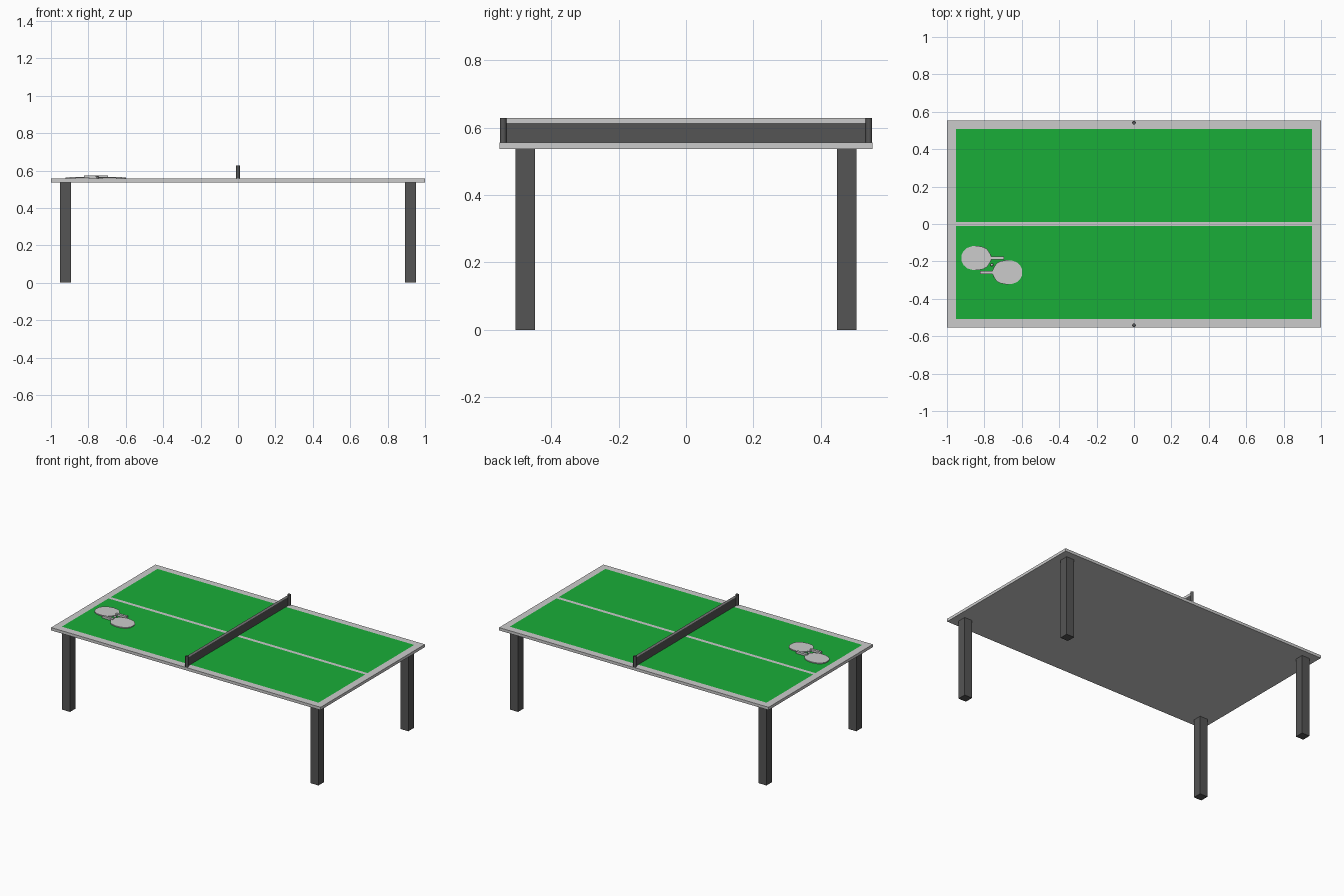
import bpy, bmesh, math
from mathutils import Matrix, Vector

if "Cube" in bpy.data.objects:
    bpy.data.objects.remove(bpy.data.objects["Cube"])

HALF_Y, TOP = 0.553, 0.556


def material(name, rgb):
    m = bpy.data.materials.new(name)
    m.diffuse_color = (*rgb, 1)
    m.use_nodes = True
    m.node_tree.nodes["Principled BSDF"].inputs["Base Color"].default_value = m.diffuse_color
    return m


green = material("green", (0.01, 0.42, 0.04))
dark = material("dark grey", (0.09, 0.09, 0.09))


def finish(name, bm, mat=None):
    bmesh.ops.recalc_face_normals(bm, faces=bm.faces[:])
    me = bpy.data.meshes.new(name)
    bm.to_mesh(me)
    bm.free()
    ob = bpy.data.objects.new(name, me)
    bpy.context.collection.objects.link(ob)
    if mat:
        me.materials.append(mat)
    return ob


def box(name, lo, hi, mat=None):
    lo, hi = Vector(lo), Vector(hi)
    bm = bmesh.new()
    bmesh.ops.create_cube(bm, size=1, matrix=Matrix.Translation((lo + hi) / 2)
                          @ Matrix.Diagonal((*(hi - lo), 1)))
    return finish(name, bm, mat)


def sheet(name, corners, mat=None):
    bm = bmesh.new()
    bm.faces.new([bm.verts.new(c) for c in corners])
    me_ob = finish(name, bm, mat)
    return me_ob


def smooth(ob):
    bpy.ops.object.select_all(action='DESELECT')
    ob.select_set(True)
    bpy.context.view_layer.objects.active = ob
    bpy.ops.object.shade_smooth_by_angle()


# Table top; its exposed surface forms the border and centre line
box("table_top", (-1, -HALF_Y, 0.537), (1, HALF_Y, TOP))

# Two green playing halves, just proud of the top
for side, y0, y1 in (("front", -0.507, -0.012), ("back", 0.012, 0.507)):
    z = TOP + 0.001
    sheet(side + "_playing_surface",
          [(-0.953, y0, z), (0.953, y0, z), (0.953, y1, z), (-0.953, y1, z)], green)

# Four square legs and two net posts
for sy, fb in ((-1, "front"), (1, "back")):
    for sx, lr in ((-1, "left"), (1, "right")):
        x, y = sx * 0.922, sy * 0.476
        box(f"{fb}_{lr}_leg", (x - 0.029, y - 0.029, 0), (x + 0.029, y + 0.029, 0.537), dark)
    bm = bmesh.new()
    bmesh.ops.create_cone(bm, cap_ends=True, segments=16, radius1=0.01, radius2=0.01,
                          depth=0.072, matrix=Matrix.Translation((0, sy * 0.542, 0.592)))
    smooth(finish(fb + "_net_post", bm, dark))

# Thin net with a paler top band
for name, z0, z1, mat in (("net", TOP, 0.613, dark), ("net_top_band", 0.613, 0.628, None)):
    sheet(name, [(0, -0.54, z0), (0, 0.54, z0), (0, 0.54, z1), (0, -0.54, z1)], mat)

# Paddle outline: distance from the blade tip, half width
BLADE = [(0, 0.018), (0.01, 0.038), (0.03, 0.055), (0.055, 0.063), (0.085, 0.065),
         (0.115, 0.059), (0.135, 0.048), (0.15, 0.026), (0.158, 0.009)]


def paddle(name, tip, direction):
    # Tip rests on the table, blade rises towards the thicker handle
    place = (Matrix.Translation((tip[0], tip[1], TOP + 0.0015))
             @ Matrix.Rotation(0 if direction > 0 else math.pi, 4, 'Z')
             @ Matrix.Rotation(math.radians(-1.2), 4, 'Y'))
    outline = BLADE + [(u, -v) for u, v in reversed(BLADE)]
    bm = bmesh.new()
    face = bm.faces.new([bm.verts.new((u, v, 0)) for u, v in outline])
    out = bmesh.ops.extrude_face_region(bm, geom=[face])
    bmesh.ops.translate(bm, vec=(0, 0, 0.006),
                        verts=[g for g in out["geom"] if isinstance(g, bmesh.types.BMVert)])
    bm.transform(place)
    finish(name + "_blade", bm)
    handle = box(name + "_handle", (0.145, -0.008, -0.003), (0.225, 0.008, 0.011))
    handle.data.transform(place)


paddle("left_paddle", (-0.921, -0.182), 1)
paddle("right_paddle", (-0.599, -0.258), -1)

# Small ball between the paddles
bm = bmesh.new()
bmesh.ops.create_uvsphere(bm, u_segments=16, v_segments=10, radius=0.008,
                          matrix=Matrix.Translation((-0.76, -0.218, TOP + 0.009)))
smooth(finish("ball", bm))
